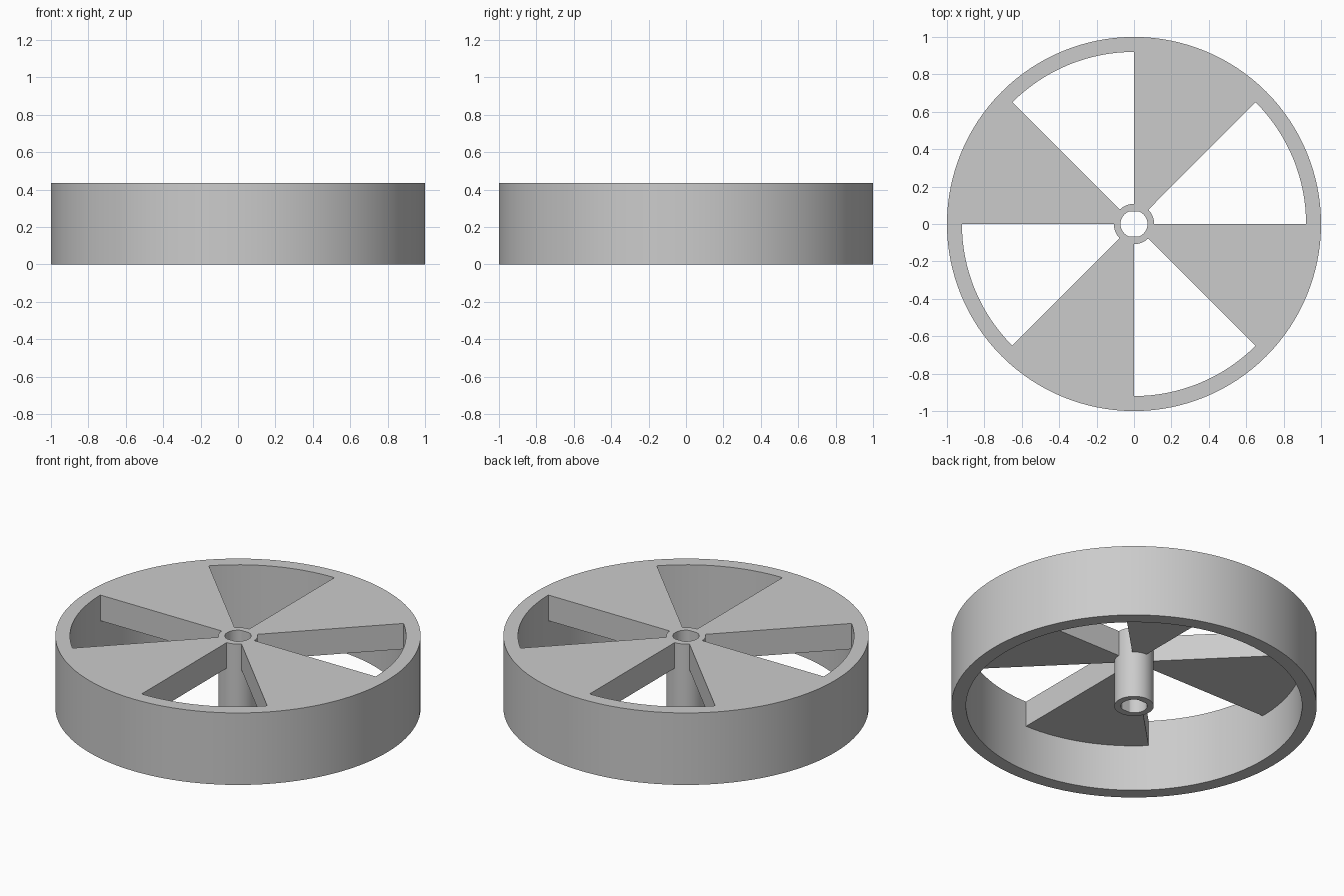
import bpy, bmesh
from math import sin, cos, tau

if "Cube" in bpy.data.objects:
    bpy.data.objects.remove(bpy.data.objects["Cube"], do_unlink=True)

BORE, HUB, RIM, OUTER = 0.072, 0.108, 0.92, 1.0
HEIGHT, SPOKE_BASE = 0.435, 0.28
FLAT = 0.067          # half distance between the shaft flats
SEGMENTS, SECTORS = 128, 8
PER_SECTOR = SEGMENTS // SECTORS

bm = bmesh.new()


def point(step, radius, z):
    a = tau * step / SEGMENTS
    x, y = radius * cos(a), radius * sin(a)
    if radius == BORE:
        y = max(-FLAT, min(FLAT, y))
    return bm.verts.new((x, y, z))


def strip(step, start, end):
    """One lathe face between two (radius, z) profile points."""
    bm.faces.new([point(step, *start), point(step, *end),
                  point(step + 1, *end), point(step + 1, *start)])


def lathe(step, *profile):
    for start, end in zip(profile, profile[1:]):
        strip(step, start, end)


for i in range(SEGMENTS):
    # rim: bottom, outer wall, top, lower inner wall
    lathe(i, (RIM, SPOKE_BASE), (RIM, 0), (OUTER, 0), (OUTER, HEIGHT), (RIM, HEIGHT))
    # hub: top, bore, bottom, lower outer wall
    lathe(i, (HUB, HEIGHT), (BORE, HEIGHT), (BORE, 0), (HUB, 0), (HUB, SPOKE_BASE))
    if (i // PER_SECTOR) % 2:
        # wedge spoke: top and underside
        strip(i, (RIM, HEIGHT), (HUB, HEIGHT))
        strip(i, (HUB, SPOKE_BASE), (RIM, SPOKE_BASE))
    else:
        # open window: upper walls of hub and rim
        strip(i, (RIM, HEIGHT), (RIM, SPOKE_BASE))
        strip(i, (HUB, SPOKE_BASE), (HUB, HEIGHT))

# radial side walls of the wedge spokes
for s in range(SECTORS):
    step = s * PER_SECTOR
    bm.faces.new([point(step, r, z) for r, z in
                  ((HUB, SPOKE_BASE), (RIM, SPOKE_BASE), (RIM, HEIGHT), (HUB, HEIGHT))])

bmesh.ops.remove_doubles(bm, verts=bm.verts, dist=0.00001)
bmesh.ops.recalc_face_normals(bm, faces=bm.faces)
mesh = bpy.data.meshes.new("spoked_wheel")
bm.to_mesh(mesh)
bm.free()

# plain grey
grey = bpy.data.materials.new("light_grey")
grey.use_nodes = True
colour = (0.6, 0.6, 0.6, 1)
grey.diffuse_color = colour
grey.node_tree.nodes["Principled BSDF"].inputs["Base Color"].default_value = colour
mesh.materials.append(grey)

wheel = bpy.data.objects.new("spoked_wheel", mesh)
bpy.context.collection.objects.link(wheel)
bpy.ops.object.select_all(action="DESELECT")
wheel.select_set(True)
bpy.context.view_layer.objects.active = wheel
bpy.ops.object.shade_smooth_by_angle()
